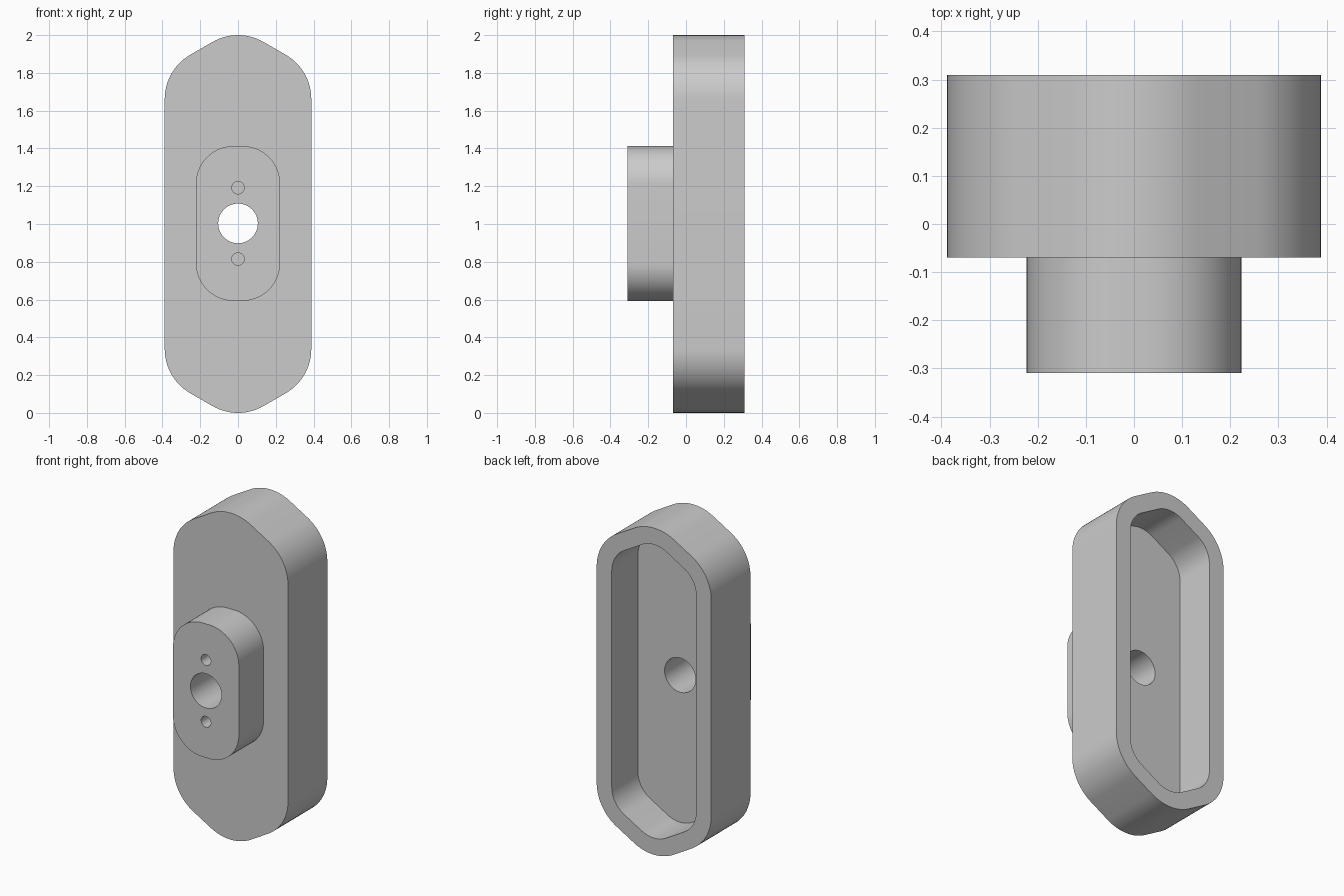
import bpy
import bmesh
from math import cos, sin, tan, pi, radians
from mathutils import Vector

if "Cube" in bpy.data.objects:
    bpy.data.objects.remove(bpy.data.objects["Cube"])

MID = 1.003            # height of the boss and its holes
BACK, FACE, FRONT = 0.31, -0.07, -0.31

grey = bpy.data.materials.new("plain grey")
grey.use_nodes = True
grey.diffuse_color = (0.6, 0.6, 0.6, 1)
grey.node_tree.nodes["Principled BSDF"].inputs["Base Color"].default_value = (0.6, 0.6, 0.6, 1)


def rounded(corners, radius, steps=14):
    """Fillet every corner of a convex outline in the x-z plane."""
    pts = []
    for i, c in enumerate(corners):
        c = Vector(c)
        a = (Vector(corners[i - 1]) - c).normalized()
        b = (Vector(corners[(i + 1) % len(corners)]) - c).normalized()
        half = a.angle(b) / 2
        centre = c + (a + b).normalized() * radius / sin(half)
        start = c + a * radius / tan(half) - centre
        end = c + b * radius / tan(half) - centre
        turn = pi - 2 * half
        for k in range(steps + 1):
            t = k / steps
            pts.append(centre + (start * sin((1 - t) * turn) + end * sin(t * turn)) / sin(turn))
    return pts


def circle(radius, z, steps=48):
    return [Vector((radius * cos(2 * pi * k / steps), z + radius * sin(2 * pi * k / steps)))
            for k in range(steps)]


def prism(name, outline, y0, y1):
    """Extrude an x-z outline along y."""
    bm = bmesh.new()
    face = bm.faces.new([bm.verts.new((p.x, y0, p.y)) for p in outline])
    new = bmesh.ops.extrude_face_region(bm, geom=[face])["geom"]
    bmesh.ops.translate(bm, vec=(0, y1 - y0, 0),
                        verts=[g for g in new if isinstance(g, bmesh.types.BMVert)])
    bmesh.ops.recalc_face_normals(bm, faces=bm.faces)
    mesh = bpy.data.meshes.new(name)
    bm.to_mesh(mesh)
    bm.free()
    mesh.materials.append(grey)
    obj = bpy.data.objects.new(name, mesh)
    bpy.context.collection.objects.link(obj)
    return obj


def combine(target, tool, operation):
    """Apply a boolean and discard its tool."""
    tool.hide_render = True
    mod = target.modifiers.new(tool.name, 'BOOLEAN')
    mod.operation, mod.object, mod.solver = operation, tool, 'EXACT'
    bpy.context.view_layer.objects.active = target
    bpy.ops.object.modifier_apply(modifier=mod.name)
    bpy.data.objects.remove(tool)


def housing_outline(inset):
    """Tall hexagon with rounded corners, offset inward by inset."""
    radius = 0.27 - inset
    half = 0.388 - inset
    apex = 1 - inset + radius * (1 / cos(radians(30)) - 1)
    shoulder = apex - half * tan(radians(30))
    return rounded([(0, 1 + apex), (-half, 1 + shoulder), (-half, 1 - shoulder),
                    (0, 1 - apex), (half, 1 - shoulder), (half, 1 + shoulder)], radius)


# Hollow housing, open at the back
housing = prism("housing", housing_outline(0), FACE, BACK)
combine(housing, prism("cavity", housing_outline(0.102), 0.057, BACK + 0.1), 'DIFFERENCE')

# Raised boss on the front
w, h = 0.223, 0.41
boss_outline = rounded([(w, MID + h), (-w, MID + h), (-w, MID - h), (w, MID - h)], 0.2)
combine(housing, prism("boss", boss_outline, FRONT, FACE + 0.06), 'UNION')

# Through bore and two blind screw holes
combine(housing, prism("bore", circle(0.105, MID), FRONT - 0.1, BACK), 'DIFFERENCE')
for side in (-1, 1):
    hole = circle(0.033, MID + side * 0.189, 32)
    combine(housing, prism("screw_hole", hole, FRONT - 0.1, FACE), 'DIFFERENCE')

bpy.ops.object.select_all(action='DESELECT')
housing.select_set(True)
bpy.context.view_layer.objects.active = housing
bpy.ops.object.shade_smooth_by_angle(angle=radians(30))
